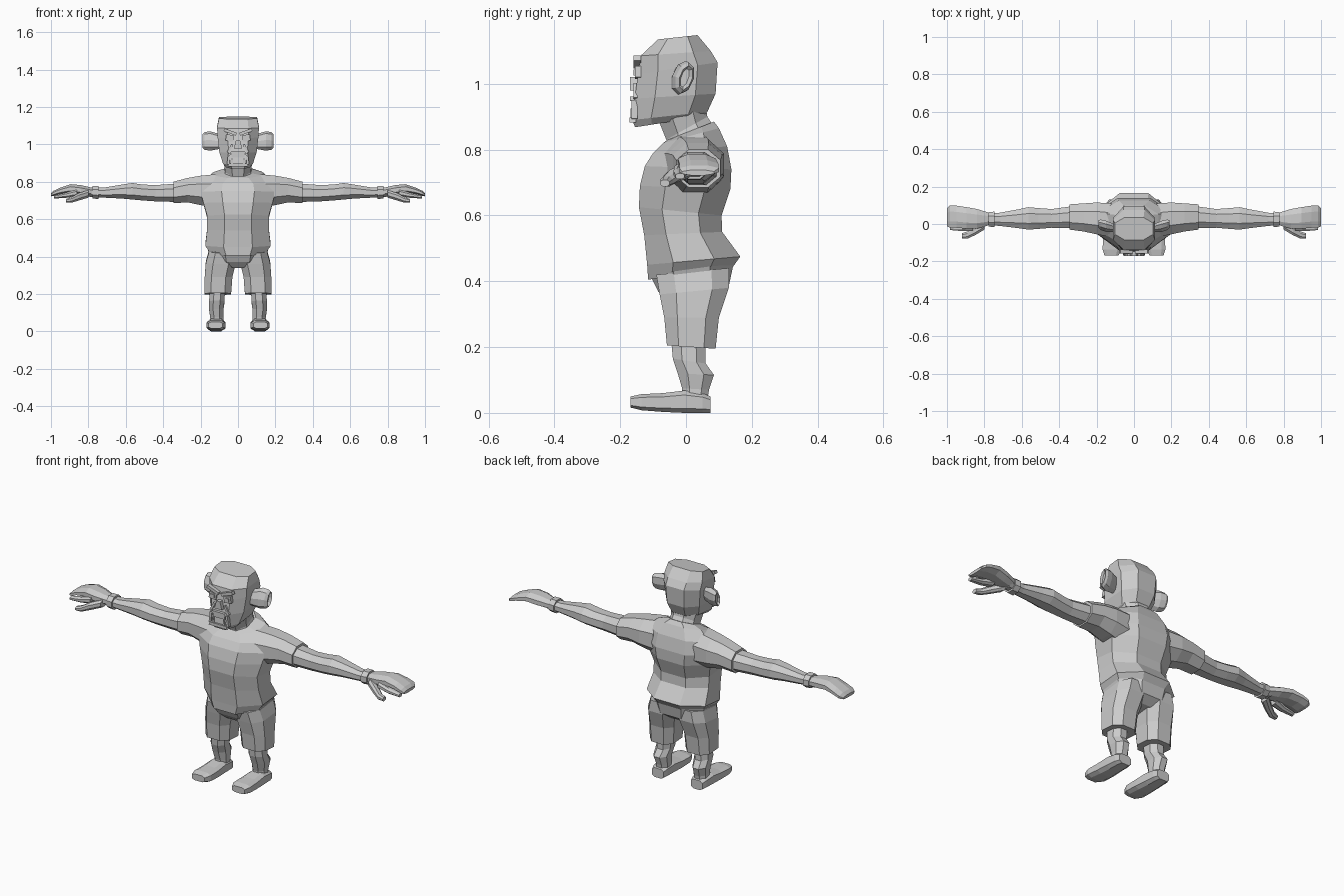
import bpy, bmesh, math
from mathutils import Matrix, Vector

grey = bpy.data.materials.new("light_grey")
grey.diffuse_color = (0.6, 0.6, 0.6, 1)


def finish(name, bm, mirror=False):
    bmesh.ops.recalc_face_normals(bm, faces=bm.faces[:])
    mesh = bpy.data.meshes.new(name)
    bm.to_mesh(mesh)
    bm.free()
    mesh.materials.append(grey)
    ob = bpy.data.objects.new(name, mesh)
    bpy.context.collection.objects.link(ob)
    if mirror:
        m = ob.modifiers.new("mirror", 'MIRROR')
        m.use_mirror_merge = False
    return ob


def octagon(a0, a1, b0, b1, c=0.28):
    """Chamfered rectangle as eight 2D points."""
    ca, cb = (a1 - a0) * c, (b1 - b0) * c
    return [(a0 + ca, b0), (a1 - ca, b0), (a1, b0 + cb), (a1, b1 - cb),
            (a1 - ca, b1), (a0 + ca, b1), (a0, b1 - cb), (a0, b0 + cb)]


def loft(name, rings, mirror=False):
    bm = bmesh.new()
    rows = [[bm.verts.new(p) for p in r] for r in rings]
    for a, b in zip(rows, rows[1:]):
        n = len(a)
        for i in range(n):
            bm.faces.new((a[i], a[(i + 1) % n], b[(i + 1) % n], b[i]))
    bm.faces.new(rows[0])
    bm.faces.new(rows[-1])
    return finish(name, bm, mirror)


def level(x0, x1, yf, yb, zf, zb, c=0.28):
    """Ring around z, tilted from front height to back height."""
    return [(x, y, zf + (zb - zf) * (y - yf) / (yb - yf))
            for x, y in octagon(x0, x1, yf, yb, c)]


def across(x, y0, y1, z0, z1, c=0.28):
    return [(x, y, z) for y, z in octagon(y0, y1, z0, z1, c)]


def along(y, x0, x1, z0, z1, c=0.2):
    return [(x, y, z) for x, z in octagon(x0, x1, z0, z1, c)]


def block(name, loc, size, roll=0, mirror=False, taper=1.0):
    bm = bmesh.new()
    bmesh.ops.create_cube(bm, size=1)
    for v in bm.verts:
        if v.co.z > 0:
            v.co.x *= taper
        v.co = Vector(v.co[i] * size[i] for i in range(3))
    bmesh.ops.transform(bm, verts=bm.verts[:],
                        matrix=Matrix.Translation(loc) @ Matrix.Rotation(roll, 4, 'Y'))
    return finish(name, bm, mirror)


# Shirt: half width, front y, back y, front z, back z
loft("shirt", [level(-w, w, yf, yb, zf, zb) for w, yf, yb, zf, zb in [
    (.145, -.115, .14, .405, .44), (.175, -.118, .165, .45, .475),
    (.165, -.127, .11, .54, .55), (.165, -.143, .108, .625, .60),
    (.185, -.14, .135, .69, .68), (.20, -.125, .138, .75, .74),
    (.185, -.10, .125, .79, .81), (.13, -.07, .10, .82, .865),
    (.075, -.055, .085, .83, .885)]])

# Shorts seat and legs
loft("shorts_seat", [level(-w, w, yf, yb, zf, zb) for w, yf, yb, zf, zb in [
    (.06, -.055, .09, .34, .355), (.14, -.085, .13, .37, .385),
    (.16, -.11, .145, .42, .455)]])
loft("shorts_leg", [level(*r, c=0.24) for r in [
    (.037, .178, -.058, .09, .205, .195), (.03, .178, -.066, .10, .29, .29),
    (.012, .172, -.08, .13, .36, .38), (.012, .155, -.09, .13, .42, .44)]], True)

# Lower legs, ankle cuffs and feet
loft("lower_leg", [level(*r) for r in [
    (.08, .15, -.01, .065, .04, .04), (.078, .148, -.012, .07, .075, .07),
    (.078, .155, -.025, .085, .12, .115), (.072, .155, -.04, .06, .165, .15),
    (.07, .15, -.045, .06, .22, .22)]], True)
loft("foot", [along(*r) for r in [
    (.075, .082, .15, .0, .05), (.05, .075, .158, .0, .06),
    (-.005, .072, .162, .0, .068), (-.07, .068, .165, .003, .06),
    (-.135, .068, .168, .008, .057), (-.168, .082, .158, .016, .05)]], True)

# Sleeves, arms and wrist bands: x, y range, z range
loft("sleeve", [across(*r) for r in [
    (.12, -.07, .11, .66, .84), (.20, -.055, .115, .675, .832),
    (.27, -.04, .11, .69, .82), (.345, -.03, .105, .685, .80)]], True)
loft("arm", [across(*r) for r in [
    (.33, -.022, .095, .692, .79), (.44, -.02, .08, .695, .782),
    (.51, -.026, .085, .70, .785), (.565, -.03, .09, .705, .793),
    (.62, -.022, .078, .71, .785), (.72, -.01, .06, .715, .768),
    (.80, -.005, .06, .72, .768)]], True)
loft("wrist_band", [across(*r) for r in [
    (.745, -.016, .066, .708, .777), (.778, -.014, .064, .71, .777)]], True)

# Mitten hand with a fanned finger edge, lower finger and thumb
loft("hand", [across(*r) for r in [
    (.78, -.008, .062, .722, .768), (.84, -.025, .08, .728, .782),
    (.895, -.025, .09, .738, .787), (.95, -.02, .098, .733, .768),
    (.985, -.02, .10, .724, .752), (1.0, -.012, .085, .722, .738)]], True)
loft("front_finger", [across(*r) for r in [
    (.86, -.035, .015, .722, .76), (.92, -.038, .0, .714, .742),
    (.985, -.032, -.005, .71, .728)]], True)
loft("thumb", [across(*r) for r in [
    (.80, -.03, .025, .715, .755), (.85, -.06, -.015, .70, .74),
    (.89, -.078, -.04, .688, .718), (.92, -.078, -.05, .688, .708)]], True)

# Neck and head
loft("neck", [level(-w, w, yf, yb, zf, zb) for w, yf, yb, zf, zb in [
    (.075, -.06, .085, .80, .87), (.068, -.06, .065, .83, .90),
    (.075, -.08, .06, .88, .93)]])
loft("head", [level(-w, w, yf, yb, zf, zb, .25) for w, yf, yb, zf, zb in [
    (.062, -.155, .05, .868, .90), (.08, -.163, .065, .89, .915),
    (.10, -.156, .09, .955, .97), (.109, -.146, .096, 1.03, 1.065),
    (.112, -.138, .075, 1.085, 1.10), (.102, -.085, .035, 1.135, 1.148)]])

# Ears: flared slabs with a raised rim
loft("ear", [[(x, cy + math.cos(a) * ry, cz + math.sin(a) * rz + math.cos(a) * .015)
              for a in [math.tau * (i + .5) / 8 for i in range(8)]]
             for x, cy, ry, cz, rz in [
    (.095, -.025, .022, 1.015, .036), (.15, -.012, .032, 1.018, .05),
    (.178, -.004, .03, 1.018, .045), (.19, .0, .022, 1.018, .034),
    (.178, -.004, .014, 1.018, .024)]], True)

# Frowning face
block("brow", (.042, -.148, 1.066), (.07, .022, .016), -.35, True)
block("eye_rim", (.044, -.146, 1.034), (.042, .018, .034), -.15, True)
block("eye", (.044, -.154, 1.034), (.022, .01, .018), 0, True)
block("nose", (0, -.158, 1.0), (.044, .024, .042), 0, False, .5)
block("cheek_fold", (.042, -.154, .978), (.012, .012, .05), -.5, True)
block("upper_lip", (0, -.16, .955), (.09, .02, .014), 0, False, .8)
block("lower_lip", (0, -.162, .89), (.11, .02, .016), 0, False, .9)
block("mouth_side", (.05, -.157, .922), (.012, .018, .058), -.12, True)
block("teeth", (0, -.159, .938), (.07, .012, .018))
block("fang", (.032, -.163, .911), (.013, .01, .028), 0, True, .4)
